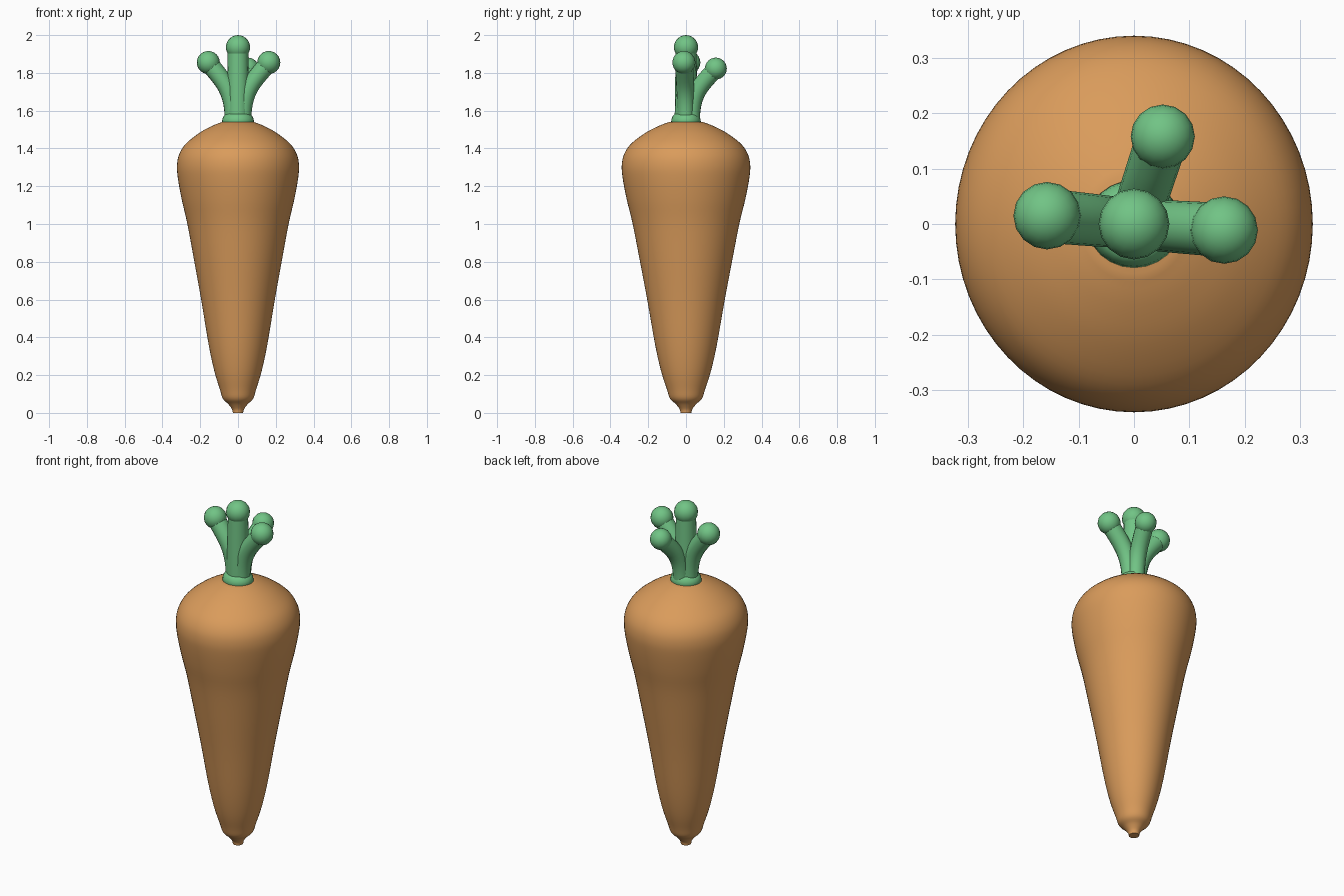
import bpy, bmesh, math
from mathutils import Vector

if "Cube" in bpy.data.objects:
    bpy.data.objects.remove(bpy.data.objects["Cube"])


def material(name, rgb):
    m = bpy.data.materials.new(name)
    m.diffuse_color = (*rgb, 1)
    m.use_nodes = True
    m.node_tree.nodes["Principled BSDF"].inputs["Base Color"].default_value = m.diffuse_color
    return m


ORANGE = material("carrot orange", (0.70, 0.33, 0.105))
GREEN = material("leaf green", (0.165, 0.55, 0.235))


def finish(bm, name, mat, angle=50):
    bmesh.ops.recalc_face_normals(bm, faces=bm.faces)
    me = bpy.data.meshes.new(name)
    bm.to_mesh(me)
    bm.free()
    me.materials.append(mat)
    ob = bpy.data.objects.new(name, me)
    bpy.context.collection.objects.link(ob)
    bpy.ops.object.select_all(action='DESELECT')
    ob.select_set(True)
    bpy.context.view_layer.objects.active = ob
    bpy.ops.object.shade_smooth_by_angle(angle=math.radians(angle))
    return ob


def skin(bm, rings):
    """Bridge a list of vertex rings and cap both ends."""
    n = len(rings[0])
    for a, b in zip(rings, rings[1:]):
        for i in range(n):
            j = (i + 1) % n
            bm.faces.new((a[i], a[j], b[j], b[i]))
    bm.faces.new(rings[0][::-1])
    bm.faces.new(rings[-1])


def lathe(name, profile, y_scale, sides, mat, angle=50):
    bm = bmesh.new()
    rings = []
    for r, z in profile:
        rings.append([bm.verts.new((r * math.cos(t), r * y_scale * math.sin(t), z))
                      for t in (2 * math.pi * i / sides for i in range(sides))])
    skin(bm, rings)
    return finish(bm, name, mat, angle)


def smooth_profile(pts, steps=4):
    """Catmull-Rom interpolation through the profile points."""
    p = [Vector(q) for q in pts]
    p = [2 * p[0] - p[1]] + p + [2 * p[-1] - p[-2]]
    out = []
    for a, b, c, d in zip(p, p[1:], p[2:], p[3:]):
        for k in range(steps):
            t = k / steps
            out.append(0.5 * (2 * b + (c - a) * t + (2 * a - 5 * b + 4 * c - d) * t * t
                              + (3 * b - a - 3 * c + d) * t ** 3))
    return out + [p[-2]]


# Root: slightly oval turned body with a small tip
root = [(0.027, 0), (0.032, 0.02), (0.052, 0.047), (0.08, 0.075), (0.096, 0.125),
        (0.125, 0.22), (0.155, 0.36), (0.195, 0.6), (0.231, 0.8), (0.268, 1.0),
        (0.298, 1.13), (0.318, 1.24), (0.323, 1.31), (0.311, 1.37), (0.276, 1.425),
        (0.208, 1.48), (0.14, 1.518), (0.085, 1.54)]
lathe("carrot_root", smooth_profile(root), 1.053, 64, ORANGE)

# Collar at the base of the stems
lathe("stem_collar", [(0.078, 1.525), (0.085, 1.54), (0.082, 1.558), (0.074, 1.574),
                      (0.06, 1.585)], 0.93, 24, GREEN)


def stem(name, tip, base, r_base, r_tip, r_ball):
    """Curved round stem ending in a ball."""
    tip = Vector(tip)
    out = Vector((tip.x, tip.y, 0))
    side = out.normalized() if out.length > 0.001 else Vector((1, 0, 0))
    p0 = side * base + Vector((0, 0, 1.545))
    h = tip.z - p0.z
    p1 = p0 + Vector((0, 0, h * 0.55))
    p2 = tip - (out * 0.5 + Vector((0, 0, h * 0.32)))
    bm = bmesh.new()
    rings, steps, sides = [], 10, 16
    cross = Vector((0, 0, 1)).cross(side)
    for k in range(steps + 1):
        t = k / steps
        u = 1 - t
        c = p0 * u**3 + p1 * 3*u*u*t + p2 * 3*u*t*t + tip * t**3
        d = (p1 - p0) * u*u + (p2 - p1) * 2*u*t + (tip - p2) * t*t
        n = cross.cross(d).normalized()
        r = r_base + (r_tip - r_base) * t
        rings.append([bm.verts.new(c + r * (n * math.cos(a) + cross * math.sin(a)))
                      for a in (2 * math.pi * i / sides for i in range(sides))])
    skin(bm, rings)
    finish(bm, name, GREEN)
    bm = bmesh.new()
    bmesh.ops.create_uvsphere(bm, u_segments=16, v_segments=12, radius=r_ball)
    bmesh.ops.translate(bm, verts=bm.verts, vec=tip)
    finish(bm, name + "_ball", GREEN)


stem("center_stem", (0, 0, 1.936), 0, 0.06, 0.054, 0.064)
stem("left_stem", (-0.157, 0.015, 1.855), 0.025, 0.045, 0.049, 0.061)
stem("right_stem", (0.163, -0.011, 1.855), 0.025, 0.045, 0.049, 0.061)
stem("back_stem", (0.052, 0.158, 1.823), 0.03, 0.045, 0.047, 0.058)
